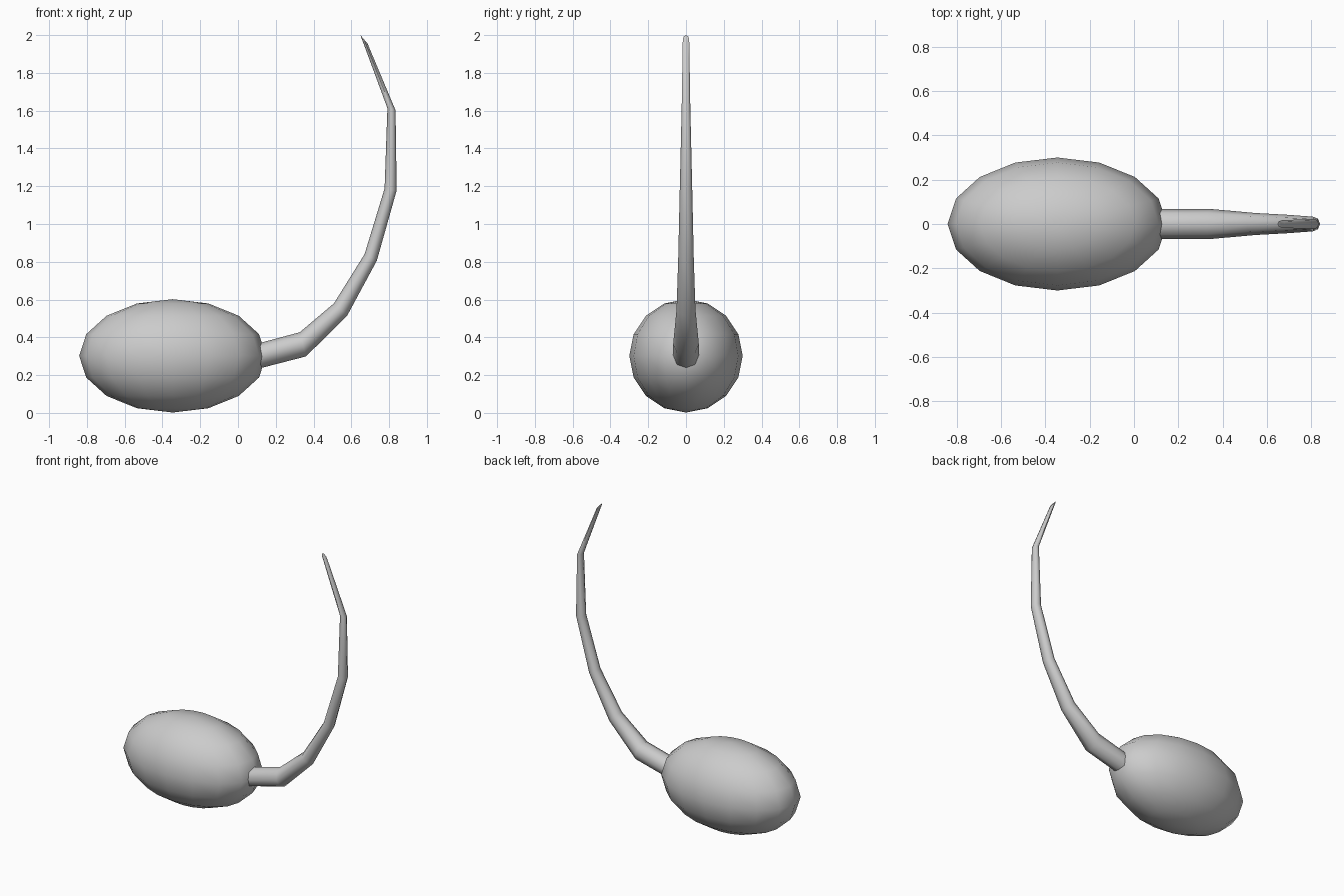
import bpy, bmesh, math
from mathutils import Vector

if "Cube" in bpy.data.objects:
    bpy.data.objects.remove(bpy.data.objects["Cube"])

SIDES = 8


def finish(name, bm, angle):
    bmesh.ops.recalc_face_normals(bm, faces=bm.faces)
    mesh = bpy.data.meshes.new(name)
    bm.to_mesh(mesh)
    bm.free()
    obj = bpy.data.objects.new(name, mesh)
    bpy.context.collection.objects.link(obj)
    bpy.ops.object.select_all(action='DESELECT')
    obj.select_set(True)
    bpy.context.view_layer.objects.active = obj
    bpy.ops.object.shade_smooth_by_angle(angle=math.radians(angle))
    return obj


# Head: stretched sphere
bm = bmesh.new()
bmesh.ops.create_uvsphere(bm, u_segments=16, v_segments=8, radius=1)
for v in bm.verts:
    v.co = Vector((v.co.x * 0.495 - 0.346, v.co.y * 0.30, v.co.z * 0.30 + 0.302))
finish("head", bm, 60)

# Tail: tapered bent tube; each ring is (upper x, upper z, lower x, lower z, half width)
rings = [
    (-0.015, 0.335, 0.015, 0.210, 0.068),
    (0.327, 0.427, 0.360, 0.299, 0.068),
    (0.508, 0.580, 0.578, 0.515, 0.050),
    (0.670, 0.840, 0.735, 0.806, 0.041),
    (0.776, 1.188, 0.840, 1.178, 0.033),
    (0.791, 1.613, 0.834, 1.602, 0.023),
    (0.648, 2.000, 0.686, 1.955, 0.017),
]
bm = bmesh.new()
loops = []
for ux, uz, lx, lz, w in rings:
    up, low = Vector((ux, 0, uz)), Vector((lx, 0, lz))
    mid, half = (up + low) / 2, (up - low) / 2
    loop = []
    for i in range(SIDES):
        a = math.tau * i / SIDES
        loop.append(bm.verts.new(mid + half * math.cos(a) + Vector((0, w * math.sin(a), 0))))
    loops.append(loop)
for a, b in zip(loops, loops[1:]):
    for i in range(SIDES):
        j = (i + 1) % SIDES
        bm.faces.new((a[i], a[j], b[j], b[i]))
bm.faces.new(loops[0])
bm.faces.new(loops[-1])
finish("tail", bm, 60)
